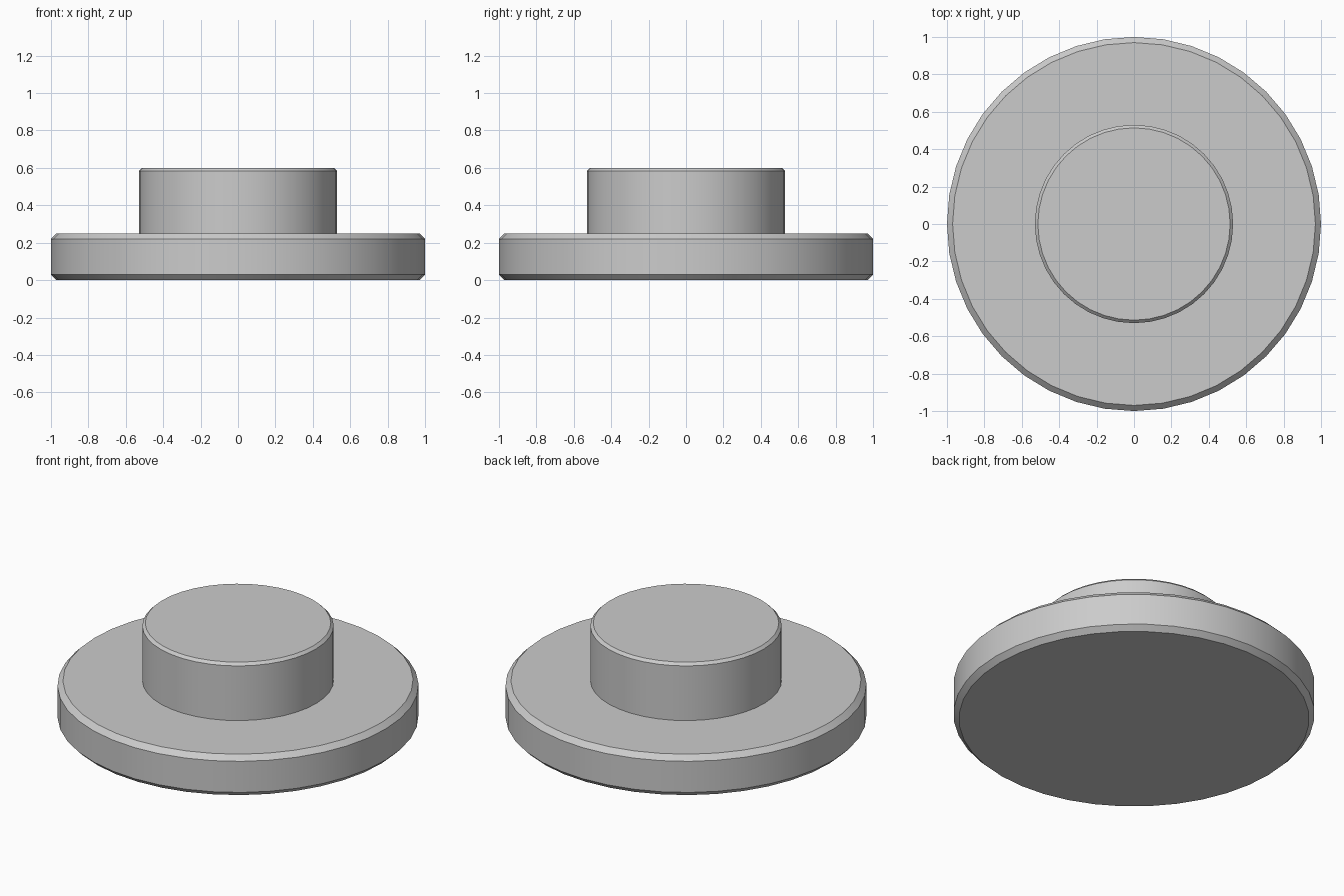
import bpy, math

cube = bpy.data.objects.get("Cube")
if cube:
    bpy.data.objects.remove(cube, do_unlink=True)

grey = bpy.data.materials.new("light_grey")
grey.use_nodes = True
colour = (0.6, 0.6, 0.6, 1)
grey.diffuse_color = colour
grey.node_tree.nodes["Principled BSDF"].inputs["Base Color"].default_value = colour


def disc(name, radius, bottom, top, sides, chamfer):
    """Smooth-sided cylinder with chamfered rims."""
    bpy.ops.mesh.primitive_cylinder_add(
        vertices=sides, radius=radius, depth=top - bottom,
        location=(0, 0, (bottom + top) / 2))
    obj = bpy.context.object
    obj.name = name
    obj.data.materials.append(grey)
    bevel = obj.modifiers.new("Chamfer", "BEVEL")
    bevel.width = chamfer
    bevel.segments = 1
    bevel.limit_method = "ANGLE"
    bevel.angle_limit = math.radians(40)
    bpy.ops.object.modifier_apply(modifier=bevel.name)
    bpy.ops.object.shade_smooth_by_angle(angle=math.radians(30))
    return obj


# Wide base flange
disc("base_flange", 1.0, 0.0, 0.25, 40, 0.03)
# Central boss, its lower rim sunk inside the flange
disc("central_boss", 0.53, 0.1, 0.6, 40, 0.016)
